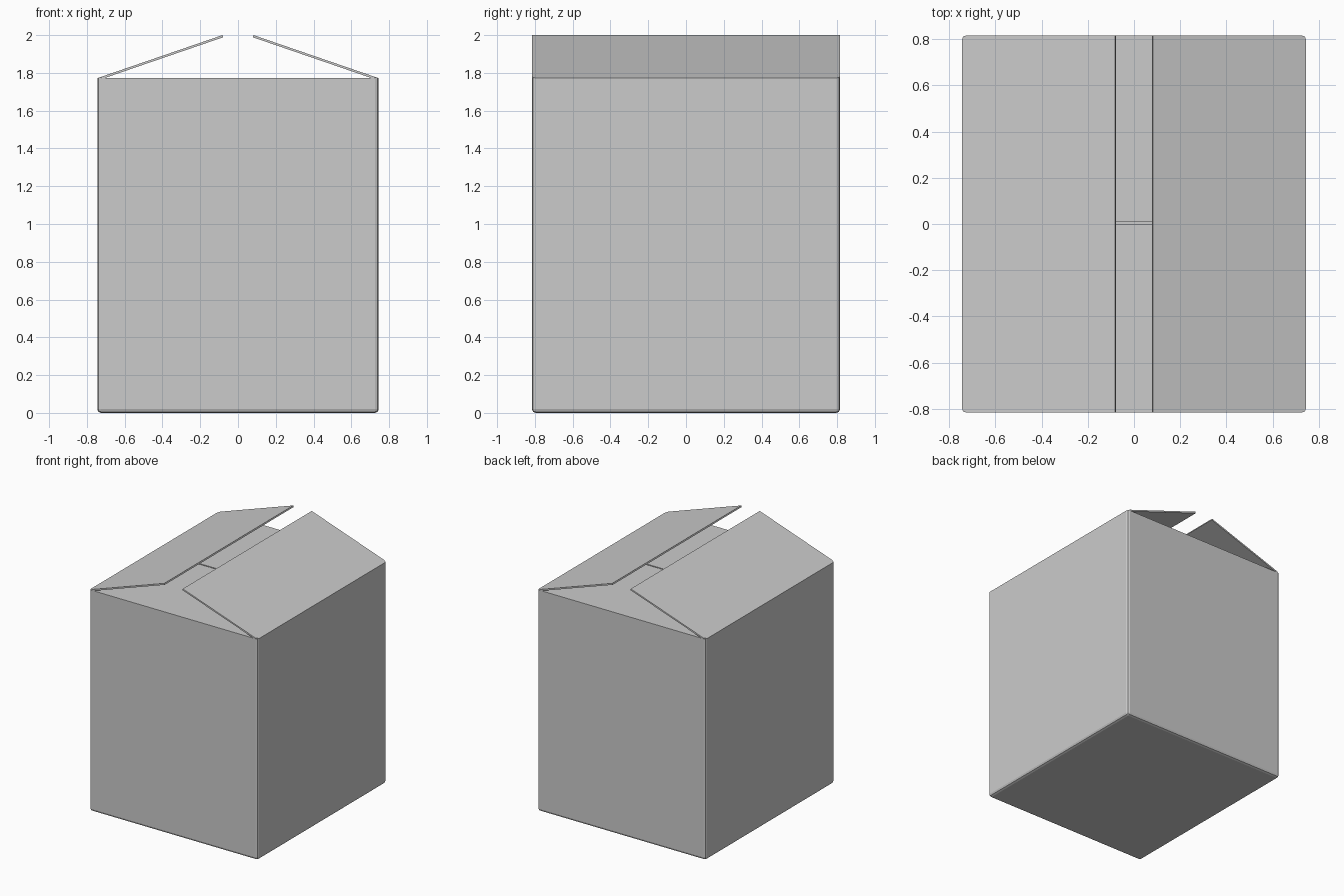
import bpy, bmesh

if "Cube" in bpy.data.objects:
    bpy.data.objects.remove(bpy.data.objects["Cube"])

W, D, H, T = 0.745, 0.816, 1.772, 0.012   # half width, half depth, wall height, card thickness
C = 0.02                                  # corner rounding


def finish(name, bm):
    """Turn a card sheet into an object with real thickness."""
    mesh = bpy.data.meshes.new(name)
    bm.to_mesh(mesh)
    bm.free()
    obj = bpy.data.objects.new(name, mesh)
    bpy.context.collection.objects.link(obj)
    mod = obj.modifiers.new("card", 'SOLIDIFY')
    mod.thickness = T
    mod.offset = -1
    mod.use_even_offset = True
    return obj


def sheet(name, pts):
    bm = bmesh.new()
    face = bm.faces.new([bm.verts.new(p) for p in pts])
    face.normal_update()
    if face.normal.z < 0:
        face.normal_flip()
    return finish(name, bm)


# Open-topped carton body with softened corners and bottom edges
bm = bmesh.new()
bmesh.ops.create_cube(bm, size=2)
for v in bm.verts:
    v.co = (v.co.x * W, v.co.y * D, H if v.co.z > 0 else 0)
top = [f for f in bm.faces if f.normal.z > 0.5 or f.calc_center_median().z > H - 0.01]
bmesh.ops.delete(bm, geom=top, context='FACES_ONLY')
edges = [e for e in bm.edges if min(v.co.z for v in e.verts) < 0.01]
bmesh.ops.bevel(bm, geom=edges, offset=C, segments=2, profile=0.5, affect='EDGES')
finish("carton_body", bm)

# Front and back flaps folded flat, leaving a thin slit in the middle
for name, s, y in (("front_flap", -1, 0.0), ("back_flap", 1, 0.01)):
    x, outer = W - 0.025, s * (D - 0.002)
    sheet(name, [(-x, outer, H), (x, outer, H), (x, y, H), (-x, y, H)])

# Left and right flaps, half raised, with cut corners at the hinge
TIP_X, TIP_Z = 0.082, 2.0
slope = (TIP_Z - H) / (W - TIP_X)
for name, s in (("left_flap", -1), ("right_flap", 1)):
    outline = [(W, -D + C), (W, D - C), (W - C, D), (TIP_X, D),
               (TIP_X, -D), (W - C, -D)]
    sheet(name, [(s * x, y, H + (W - x) * slope) for x, y in outline])
